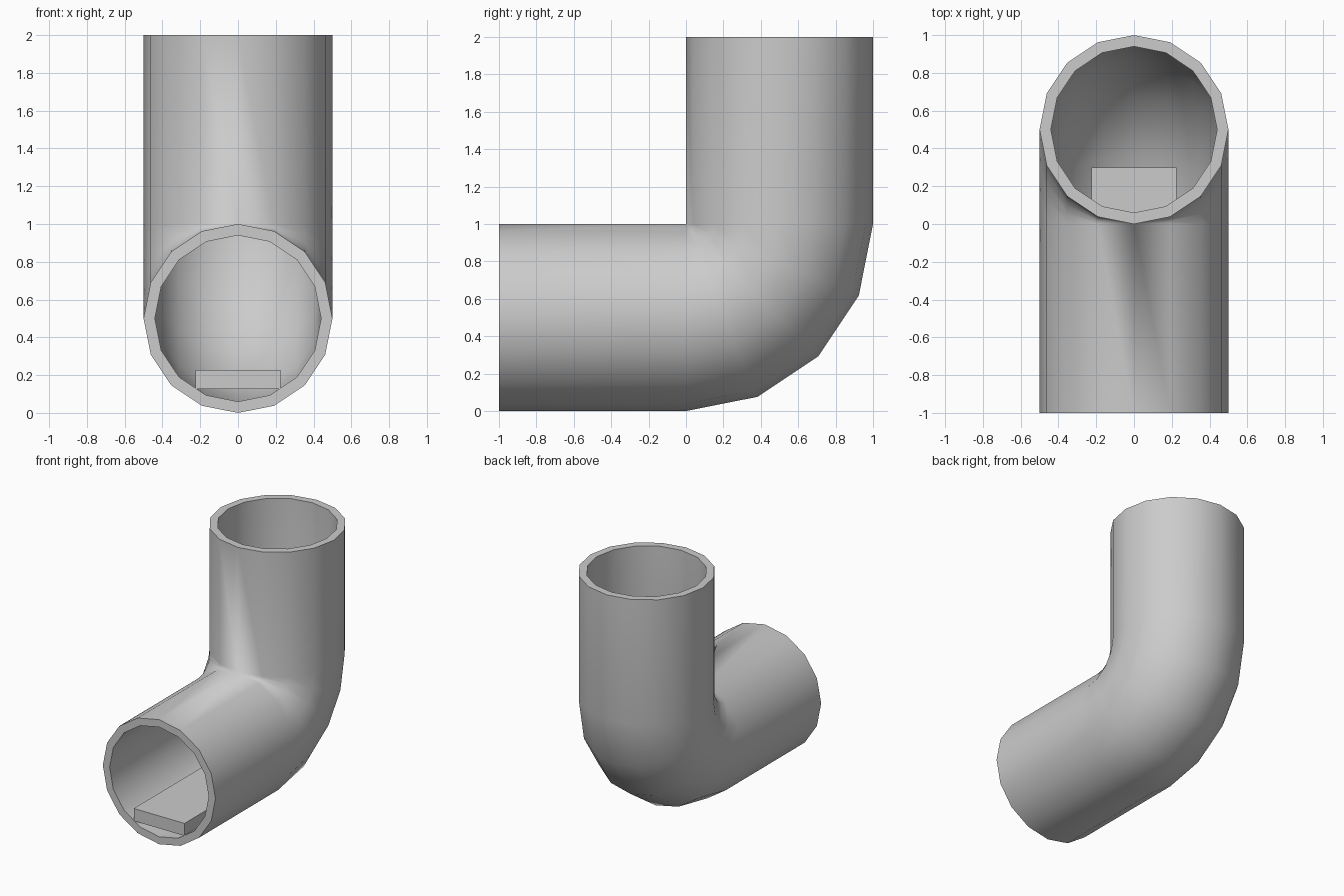
import bpy, bmesh
from math import sin, cos, pi, radians

if "Cube" in bpy.data.objects:
    bpy.data.objects.remove(bpy.data.objects["Cube"])

SIDES = 16
OUTER, INNER, BEND = 0.5, 0.44, 0.5


def ring(bm, radius, a, shift=0.0):
    """Circle across the pipe at bend angle a, shifted along the pipe direction."""
    verts = []
    for i in range(SIDES):
        t = 2 * pi * i / SIDES
        d = BEND + radius * cos(t)          # distance from the bend axis (y=0, z=1)
        verts.append(bm.verts.new((radius * sin(t),
                                   d * sin(a) + shift * cos(a),
                                   1 - d * cos(a) + shift * sin(a))))
    return verts


def bridge(bm, r1, r2):
    for i in range(SIDES):
        j = (i + 1) % SIDES
        bm.faces.new((r1[i], r1[j], r2[j], r2[i]))


def finish(bm, name):
    bmesh.ops.remove_doubles(bm, verts=bm.verts, dist=1e-4)
    bmesh.ops.recalc_face_normals(bm, faces=bm.faces)
    mesh = bpy.data.meshes.new(name)
    bm.to_mesh(mesh)
    bm.free()
    obj = bpy.data.objects.new(name, mesh)
    bpy.context.collection.objects.link(obj)
    return obj


# Elbow pipe: straight run, four-step quarter bend, straight riser
path = [(0, -1)] + [(k * pi / 8, 0) for k in range(5)] + [(pi / 2, 1)]
bm = bmesh.new()
walls = []
for radius in (OUTER, INNER):
    rings = [ring(bm, radius, a, s) for a, s in path]
    for r1, r2 in zip(rings, rings[1:]):
        bridge(bm, r1, r2)
    walls.append(rings)
for end in (0, -1):                         # open rims
    bridge(bm, walls[0][end], walls[1][end])
pipe = finish(bm, "elbow_pipe")
bpy.context.view_layer.objects.active = pipe
pipe.select_set(True)
bpy.ops.object.shade_smooth_by_angle(angle=radians(40))

# Flat floor board lying in the horizontal run
bm = bmesh.new()
bmesh.ops.create_cube(bm, size=1)
bmesh.ops.scale(bm, vec=(0.45, 1.3, 0.1), verts=bm.verts)
bmesh.ops.translate(bm, vec=(0, -0.35, 0.177), verts=bm.verts)
finish(bm, "floor_board")
